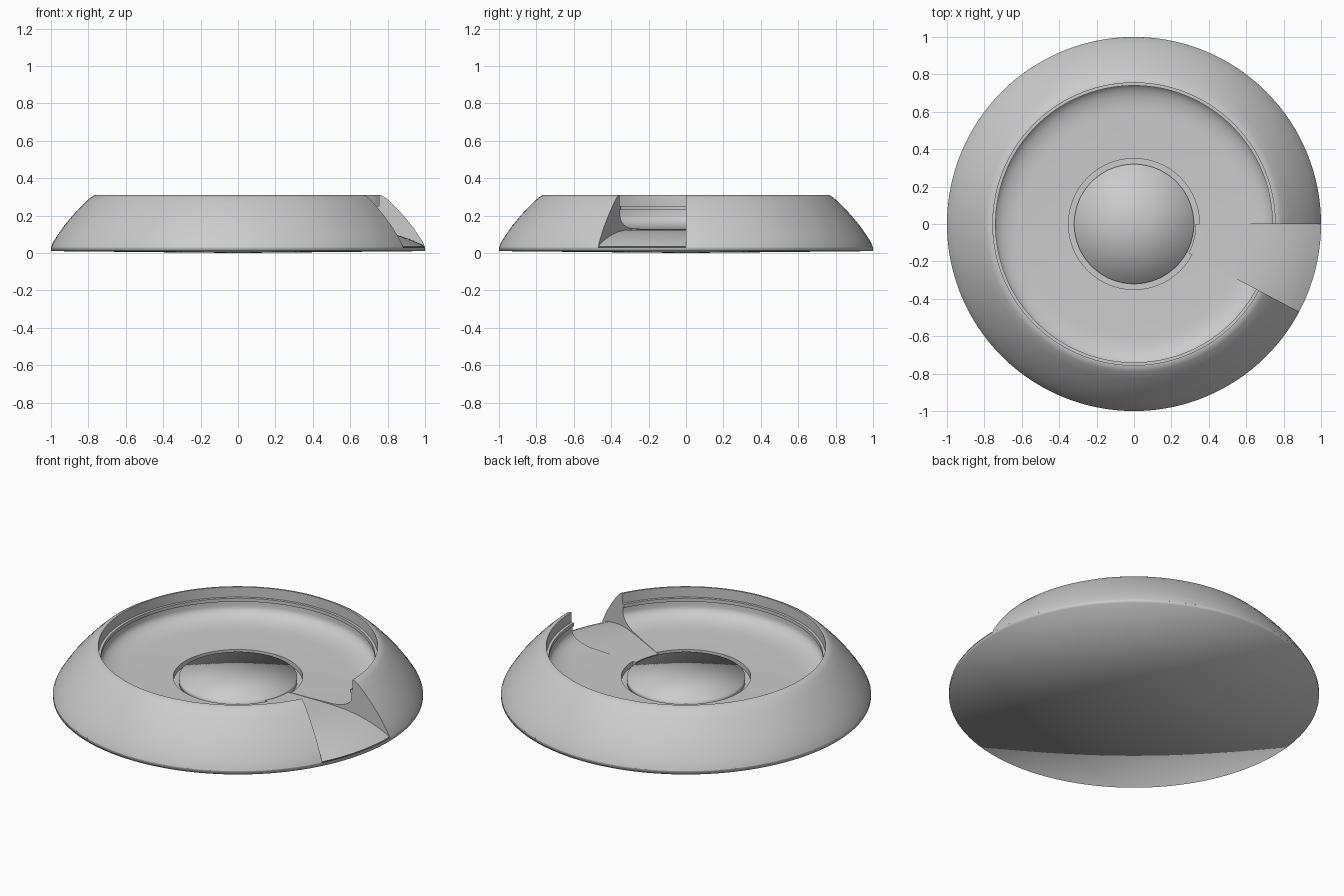
import bpy, bmesh, math

cube = bpy.data.objects.get("Cube")
if cube:
    bpy.data.objects.remove(cube)

# Single light grey plastic
grey = bpy.data.materials.new("light grey")
grey.use_nodes = True
colour = (0.6, 0.6, 0.6, 1)
grey.diffuse_color = colour
grey.node_tree.nodes["Principled BSDF"].inputs["Base Color"].default_value = colour


def lathe(name, profile, start=0, end=360, steps=128, sharp=None):
    """Turn (radius, height) points about z; partial turns get closed ends."""
    full = end - start == 360
    closed = not full or profile[0][0] > 0
    bm = bmesh.new()
    rings = []
    poles = {}
    for i in range(steps if full else steps + 1):
        a = math.radians(start + (end - start) * i / steps)
        ring = []
        for j, (r, z) in enumerate(profile):
            if r == 0:
                if j not in poles:
                    poles[j] = bm.verts.new((0, 0, z))
                ring.append(poles[j])
            else:
                ring.append(bm.verts.new((r * math.cos(a), r * math.sin(a), z)))
        rings.append(ring)
    n = len(profile)
    for i in range(steps):
        a, b = rings[i], rings[(i + 1) % len(rings)]
        for j in range(n if closed else n - 1):
            k = (j + 1) % n
            corners = list(dict.fromkeys((a[j], b[j], b[k], a[k])))
            bm.faces.new(corners)
    if not full:
        bm.faces.new(rings[0])
        bm.faces.new(rings[-1][::-1])
        bmesh.ops.recalc_face_normals(bm, faces=bm.faces)
    mesh = bpy.data.meshes.new(name)
    bm.to_mesh(mesh)
    bm.free()
    mesh.materials.append(grey)
    obj = bpy.data.objects.new(name, mesh)
    bpy.context.collection.objects.link(obj)
    bpy.ops.object.select_all(action="DESELECT")
    obj.select_set(True)
    bpy.context.view_layer.objects.active = obj
    if sharp is None:
        bpy.ops.object.shade_smooth()
    else:
        bpy.ops.object.shade_smooth_by_angle(angle=math.radians(sharp))
    return obj


GAP_START = 332   # the opening runs from here round to 360 degrees
LIP = 0.35

# Underside, very slightly domed, with a soft outer edge
lathe("base_plate", [(0, 0), (1, 0.01), (1, 0.03)])

# Outer shoulder, inner wall with a groove, and a filleted dish floor
shoulder = [(1, 0.03), (0.99, 0.055), (0.965, 0.095), (0.93, 0.145),
            (0.88, 0.205), (0.83, 0.258), (0.79, 0.295), (0.765, 0.31)]
wall = [(0.755, 0.31), (0.755, 0.25), (0.74, 0.25), (0.74, 0.23), (0.75, 0.23)]
fillet = [(0.75 - 0.15 * (1 - math.cos(t)), 0.20 - 0.068 * math.sin(t))
          for t in (math.pi / 2 * i / 8 for i in range(9))]
floor = [(0.48, 0.128), (LIP, 0.126), (LIP, 0.02)]
lathe("dish_ring", shoulder + wall + fillet + floor + [(0.98, 0.02)],
      0, GAP_START, 120, sharp=35)

# Sloping spout floor that fills the opening
spout = [(1, 0.035), (0.96, 0.056), (0.91, 0.077), (0.85, 0.096),
         (0.78, 0.112), (0.70, 0.122), (0.60, 0.126), (LIP - 0.02, 0.124),
         (LIP - 0.02, 0.02), (0.98, 0.02)]
lathe("spout_floor", spout, GAP_START, 360, 12, sharp=35)

# Central plug, standing inside a narrow ring groove
lathe("center_plug", [(0.32, 0.09), (0.32, 0.127), (0, 0.127)])
lathe("plug_groove", [(LIP + 0.005, 0.095), (0.31, 0.095), (0.31, 0.09), (LIP + 0.005, 0.09)], sharp=35)
